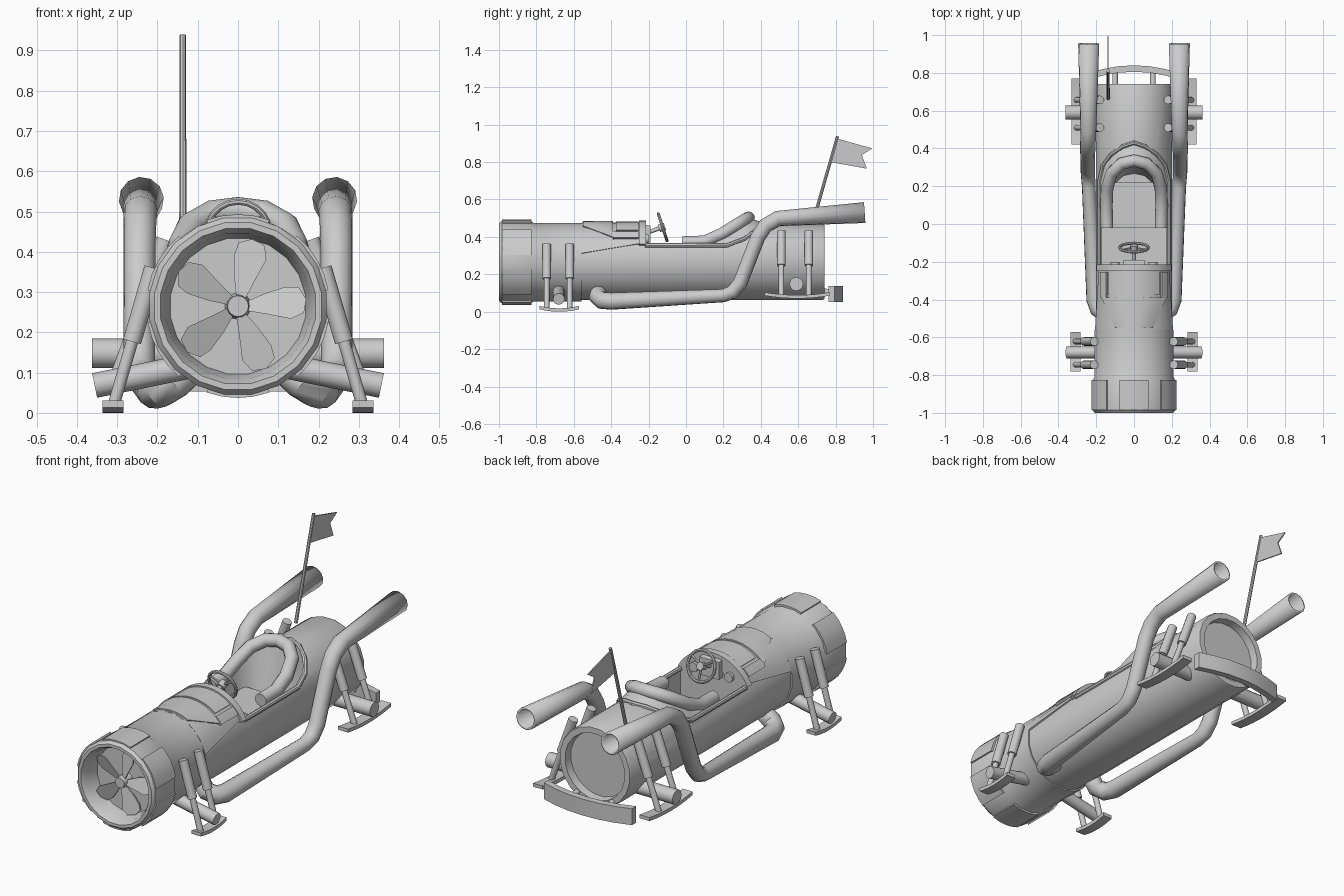
import bpy, bmesh
from math import sin, cos, pi, radians, sqrt
from mathutils import Vector

if "Cube" in bpy.data.objects:
    bpy.data.objects.remove(bpy.data.objects["Cube"])

CZ, R = 0.265, 0.205          # hull axis height and radius


def finish(name, bm, angle=32):
    bmesh.ops.recalc_face_normals(bm, faces=bm.faces)
    me = bpy.data.meshes.new(name)
    bm.to_mesh(me)
    bm.free()
    ob = bpy.data.objects.new(name, me)
    bpy.context.collection.objects.link(ob)
    smooth(ob, angle)
    return ob


def smooth(ob, angle=32):
    bpy.ops.object.select_all(action='DESELECT')
    ob.select_set(True)
    bpy.context.view_layer.objects.active = ob
    bpy.ops.object.shade_smooth_by_angle(angle=radians(angle))


def skin(name, rings, loop=True, caps=True, angle=32):
    """Bridge successive rows of points."""
    bm = bmesh.new()
    rows = [[bm.verts.new(p) for p in r] for r in rings]
    n = len(rows[0])
    for a, b in zip(rows, rows[1:]):
        for i in range(n if loop else n - 1):
            j = (i + 1) % n
            bm.faces.new((a[i], a[j], b[j], b[i]))
    if caps:
        bm.faces.new(rows[0])
        bm.faces.new(rows[-1])
    return finish(name, bm, angle)


def lathe(name, prof, n=20):
    return skin(name, [[(r * sin(2 * pi * (i + .5) / n), y, CZ + r * cos(2 * pi * (i + .5) / n))
                        for i in range(n)] for y, r in prof])


def rod(name, p, q, r, r2=None, n=12):
    p, q = Vector(p), Vector(q)
    bm = bmesh.new()
    bmesh.ops.create_cone(bm, cap_ends=True, segments=n, radius1=r,
                          radius2=r if r2 is None else r2, depth=(q - p).length)
    rot = (q - p).to_track_quat('Z', 'Y')
    for v in bm.verts:
        v.co = rot @ v.co + (p + q) / 2
    return finish(name, bm)


def bar(name, path, w, h):
    """Box section swept along a path; w and h are half-size vectors."""
    w, h = Vector(w), Vector(h)
    return skin(name, [[Vector(p) + a * w + b * h for a, b in ((-1, -1), (1, -1), (1, 1), (-1, 1))]
                       for p in path])


def tube(name, pts, radii, res=4, cyclic=False, hollow=0):
    cu = bpy.data.curves.new(name, 'CURVE')
    cu.dimensions = '3D'
    cu.bevel_depth, cu.bevel_resolution, cu.use_fill_caps = 1, res, not hollow
    sp = cu.splines.new('POLY')
    sp.points.add(len(pts) - 1)
    sp.use_cyclic_u = cyclic
    for i, (pt, p) in enumerate(zip(sp.points, pts)):
        pt.co = (*p, 1)
        pt.radius = radii[i] if isinstance(radii, (list, tuple)) else radii
    ob = bpy.data.objects.new(name, cu)
    bpy.context.collection.objects.link(ob)
    bpy.ops.object.select_all(action='DESELECT')
    ob.select_set(True)
    bpy.context.view_layer.objects.active = ob
    bpy.ops.object.convert(target='MESH')
    ob = bpy.context.object
    smooth(ob, 35)
    if hollow:
        ob.modifiers.new('wall', 'SOLIDIFY').thickness = hollow
    return ob


def arc_plate(name, y0, y1, a, b, r0, r1, n=8):
    """Plate on the hull: a, b = angle ranges (degrees from top) at y0 and y1."""
    def pt(y, rng, t, r):
        g = radians(rng[0] + (rng[1] - rng[0]) * t)
        return (r * sin(g), y, CZ + r * cos(g))
    return skin(name, [[pt(y0, a, i / n, r0), pt(y1, b, i / n, r0), pt(y1, b, i / n, r1), pt(y0, a, i / n, r1)]
                       for i in range(n + 1)])


def mirrored(half):
    """Half path ending on the centre line -> full path."""
    return half + [(-p[0],) + tuple(p[1:]) for p in half[-2::-1]]


# Hull: intake ring, barrel and recessed tail in one turned profile
hull = lathe('hull', [(-.9, .17), (-.975, .182), (-1, .195), (-1, .21), (-.985, .222), (-.83, .222),
                      (-.812, .212), (-.56, .212), (-.56, R), (.73, R), (.74, .2), (.74, .17), (.70, .165)])

# Cockpit opening cut straight down into the hull
outline = mirrored([(.185, -.22), (.185, .22), (.165, .31), (.12, .37), (.06, .41), (0, .43)])
cutter = skin('cockpit_cutter', [[(x, y, z) for x, y in outline] for z in (.22, .7)])
cut = hull.modifiers.new('cockpit', 'BOOLEAN')
cut.operation, cut.object, cut.solver = 'DIFFERENCE', cutter, 'EXACT'
bpy.context.view_layer.objects.active = hull
bpy.ops.object.modifier_apply(modifier='cockpit')
bpy.data.objects.remove(cutter)
smooth(hull)

# Cockpit rim and cowl panels
tube('cockpit_rim', [(x, y, CZ + sqrt(R * R - x * x) + .002) for x, y in outline], .012, 2)
arc_plate('cowl_lip', -.25, -.215, (-64, 64), (-64, 64), .15, .222, 14)
arc_plate('cowl_cover', -.56, -.25, (-77, 77), (-62, 62), .19, .212, 14)
arc_plate('cowl_front_panel', -.55, -.39, (-27, 27), (-52, 52), .2, .219)
arc_plate('cowl_top_panel', -.375, -.255, (-38, 38), (-38, 38), .2, .218)
for s in (-1, 1):
    arc_plate('cowl_side_vent', -.39, -.255, (s * 42, s * 54), (s * 42, s * 54), .2, .222, 3)

# Intake ring plates and fan
for k in range(6):
    c = k * 60
    arc_plate('ring_plate', -.985, -.825, (c - 20, c + 20), (c - 20, c + 20), .21, .228, 4)
blade = [(.02, .01), (.07, .03), (.12, .044), (.152, .042), (.17, .012), (.163, -.022), (.13, -.036),
         (.07, -.022), (.02, -.012)]
for k in range(5):
    a = radians(72 * k + 2)
    skin('fan_blade', [[(r * cos(a) - t * sin(a), -.935 + d + t * .35, CZ + r * sin(a) + t * cos(a))
                        for r, t in blade] for d in (-.004, .004)])
rod('fan_hub', (0, -.89, CZ), (0, -.96, CZ), .034, .026, 16)

# Seat: shell from floor to bolster to rim, with tube bolster and cushion
u = mirrored([(.143, -.02, .37), (.146, .10, .375), (.142, .19, .415), (.118, .27, .465),
              (.065, .32, .495), (0, .335, .503)])
foot = [(x * .85, y * .8, .23) for x, y, z in u]
edge = [(x, y, CZ + sqrt(R * R - x * x)) for x, y in
        mirrored([(.185, -.02), (.185, .10), (.185, .22), (.15, .335), (.08, .398), (0, .43)])]
skin('seat_shell', [foot, u, edge], loop=False, caps=False, angle=50)
tube('seat_bolster', u, .033, 4)
bar('seat_cushion', [(0, -.02, .25), (0, .22, .25)], (.115, 0, 0), (0, 0, .03))

# Steering wheel, column and gauges
hub, up = Vector((0, -.125, .452)), Vector((0, -.31, .95))
rim = [hub + .076 * (cos(2 * pi * i / 20) * Vector((1, 0, 0)) + sin(2 * pi * i / 20) * up) for i in range(20)]
tube('steering_wheel_rim', rim, .008, 2, cyclic=True)
for a in (30, 150, 270):
    a = radians(a)
    rod('steering_spoke', hub, hub + .074 * (cos(a) * Vector((1, 0, 0)) + sin(a) * up), .006, n=6)
rod('steering_hub', hub + Vector((0, .012, .004)), hub - Vector((0, .02, .007)), .02)
rod('steering_column', hub, (0, -.23, .415), .011)
bar('dash_binnacle', [(0, -.225, .42), (0, -.19, .415)], (.055, 0, 0), (0, 0, .045))
for s in (-1, 1):
    rod('gauge', (s * .1, -.23, .39), (s * .1, -.2, .39), .024)

# Both sides: exhausts, axles, struts and skids
for s in (-1, 1):
    path = [(.10, -.46, .13), (.155, -.475, .08), (.19, -.45, .06), (.207, -.40, .056), (.24, .20, .086),
            (.243, .25, .105), (.245, .29, .155), (.245, .385, .40), (.244, .425, .46), (.242, .49, .498),
            (.24, .955, .53)]
    tube('exhaust_pipe', [(s * x, y, z) for x, y, z in path],
         [.042, .045, .046, .046, .036, .038, .039, .04, .041, .042, .056], 4, hollow=.01)
    rod('front_axle', (s * .1, -.68, .12), (s * .356, -.68, .068), .031)
    rod('rear_axle', (s * .1, .59, .148), (s * .362, .59, .148), .037)
    for part, ys, top, low in (('front', (-.745, -.622), (.21, .36), (.31, .015)),
                               ('rear', (.51, .657), (.18, .43), (.305, .085))):
        for y in ys:
            p, q = Vector((s * top[0], y, top[1])), Vector((s * low[0], y, low[1]))
            rod(part + '_strut_sleeve', p, p.lerp(q, .53), .023)
            rod(part + '_strut_piston', p.lerp(q, .5), q, .015)
    ts = [i / 4 - 1 for i in range(9)]
    bar('front_skid', [(s * .31, -.677 + .105 * t, .009 + .013 * t * t) for t in ts], (.026, 0, 0), (0, 0, .009))
    bar('rear_skid', [(s * .303, .595 + .175 * t, .08 + .015 * t * t) for t in ts], (.028, 0, 0), (0, 0, .009))
    rod('bumper_mount', (s * .1, .69, .115), (s * .1, .815, .1), .015)

# Rear bumper
bar('rear_bumper', [(x, .823 - .045 * (x / .25) ** 2, .095) for x in (-.25, -.17, -.085, 0, .085, .17, .25)],
    (0, .017, 0), (0, 0, .042))

# Flag on its pole
rod('flag_pole', (-.137, .665, .43), (-.137, .81, .938), .009, .008, 8)
cloth = [(.803, .927), (.996, .873), (.94, .838), (.967, .765), (.772, .8)]
skin('flag', [[(x, y, z) for y, z in cloth] for x in (-.14, -.134)])
